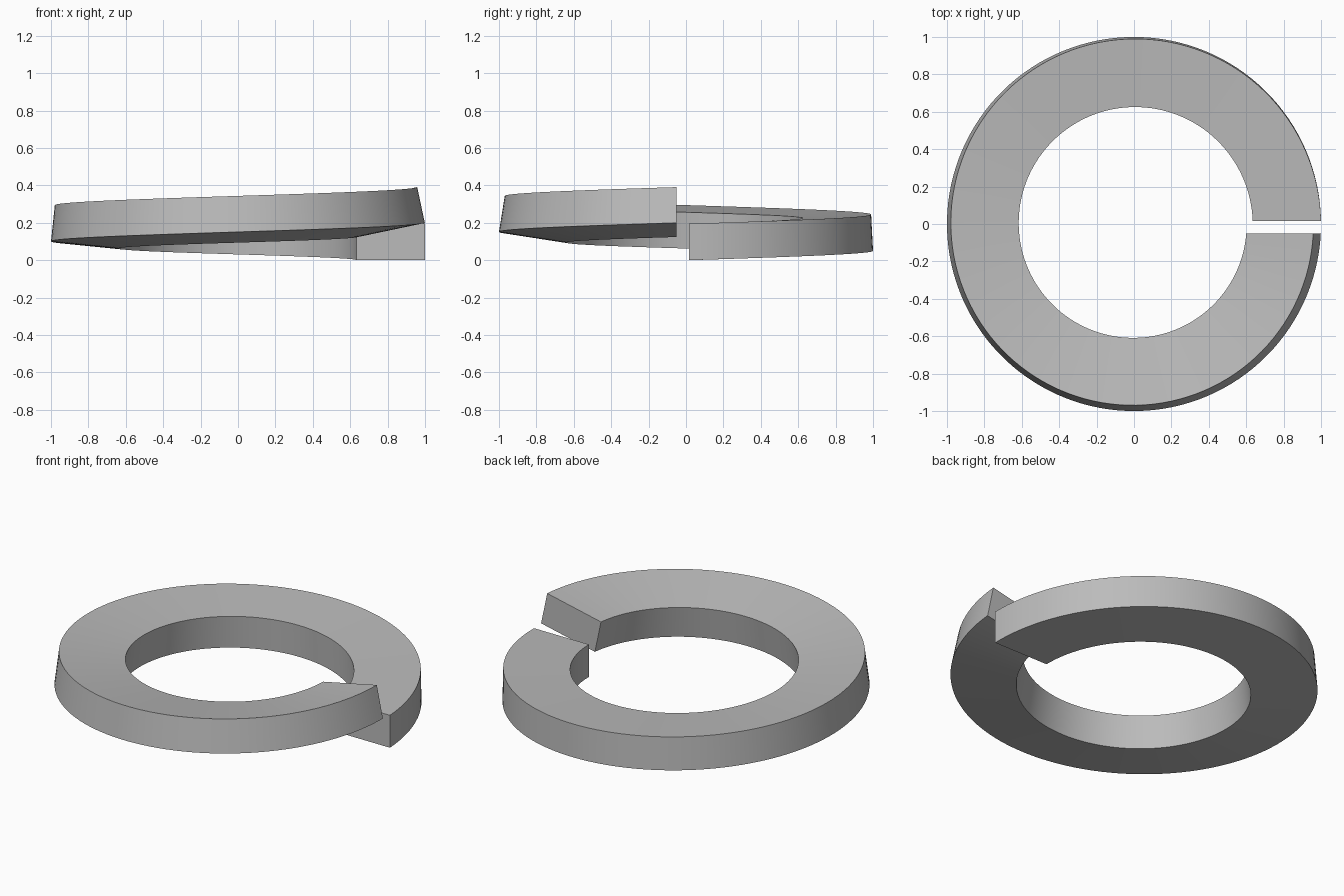
import bpy, bmesh, math

cube = bpy.data.objects.get("Cube")
if cube:
    bpy.data.objects.remove(cube)

# Plain steel grey
steel = bpy.data.materials.new("steel_grey")
steel.use_nodes = True
colour = (0.5, 0.5, 0.5, 1)
steel.diffuse_color = colour
steel.node_tree.nodes["Principled BSDF"].inputs["Base Color"].default_value = colour

STEPS = 128
WIDTH, HEIGHT = 0.365, 0.195
RISE, TWIST = 0.2, math.radians(12)
START_Y, END_Y = 0.015, 0.05


def section(t):
    """Radius and height of the four corners, pivoting on the lower outer edge."""
    c, s = math.cos(TWIST * t), math.sin(TWIST * t)
    for u, v in ((0, 0), (0, HEIGHT), (-WIDTH, HEIGHT), (-WIDTH, 0)):
        yield 1 + u * c - v * s, RISE * t + u * s + v * c


# Split ring: rectangular section swept once round while rising and tilting
bm = bmesh.new()
rings = []
for i in range(STEPS + 1):
    t = i / STEPS
    ring = []
    for r, z in section(t):
        # both end faces lie square to y
        first = math.asin(START_Y / r)
        last = math.tau - math.asin(END_Y / r)
        a = first + (last - first) * t
        ring.append(bm.verts.new((r * math.cos(a), r * math.sin(a), z)))
    rings.append(ring)

for a, b in zip(rings, rings[1:]):
    for k in range(4):
        n = (k + 1) % 4
        bm.faces.new((a[k], b[k], b[n], a[n]))
bm.faces.new(rings[0])
bm.faces.new(rings[-1][::-1])
bmesh.ops.recalc_face_normals(bm, faces=bm.faces[:])

mesh = bpy.data.meshes.new("split_ring")
bm.to_mesh(mesh)
bm.free()
mesh.materials.append(steel)
ring_obj = bpy.data.objects.new("split_ring", mesh)
bpy.context.collection.objects.link(ring_obj)

# Smooth round the ring, crisp at the corners
bpy.ops.object.select_all(action='DESELECT')
bpy.context.view_layer.objects.active = ring_obj
ring_obj.select_set(True)
bpy.ops.object.shade_smooth_by_angle(angle=math.radians(30))
